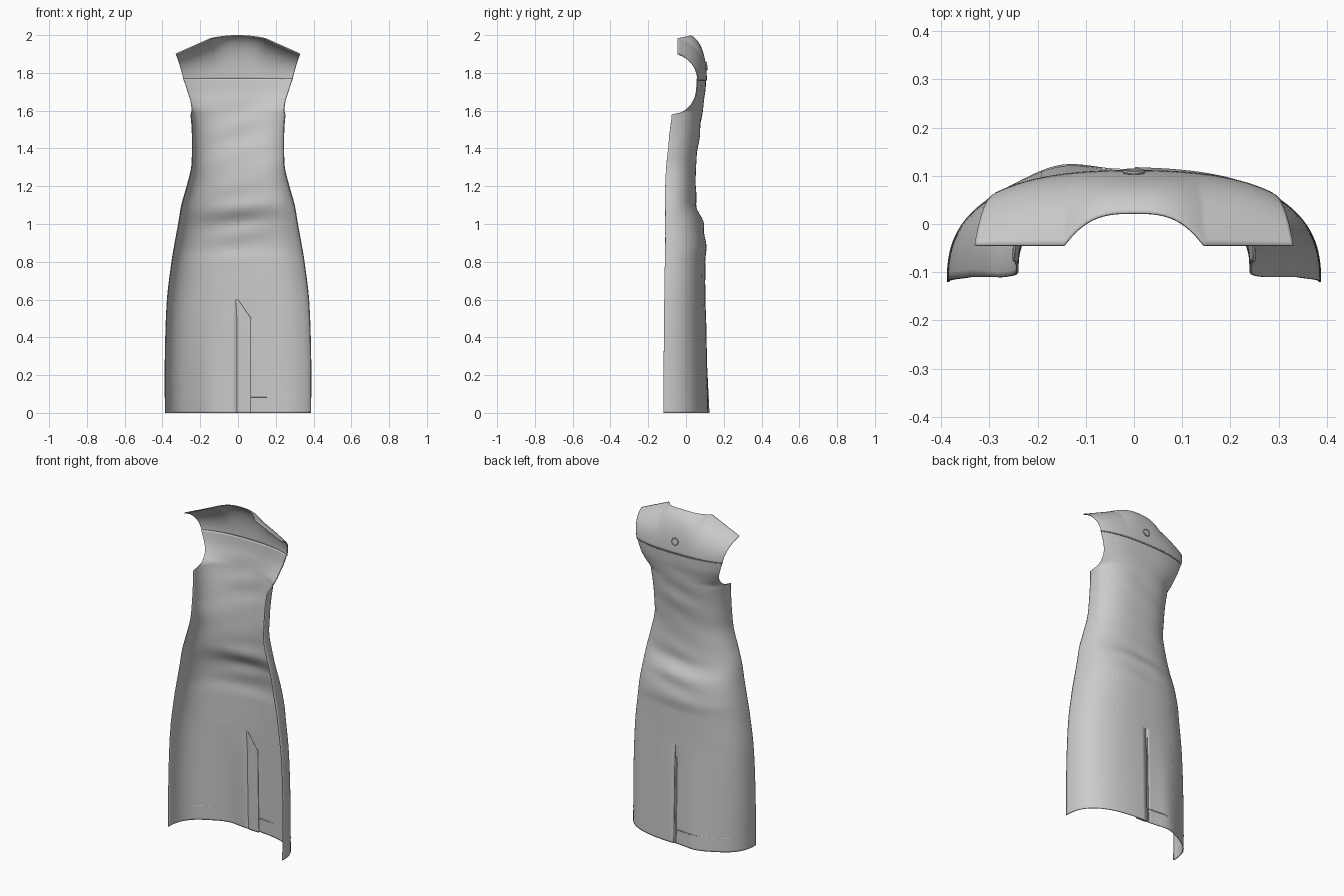
import bpy, bmesh, math
from mathutils import Vector

if "Cube" in bpy.data.objects:
    bpy.data.objects.remove(bpy.data.objects["Cube"])

cloth = bpy.data.materials.new("grey_cloth")
cloth.use_nodes = True
GREY = (0.6, 0.6, 0.6, 1)
cloth.diffuse_color = GREY
cloth.node_tree.nodes["Principled BSDF"].inputs["Base Color"].default_value = GREY

# Body profile: height, half width, visible share of the half width, back y, side y
ROWS = [
    (0, .385, 1, .112, -.12), (.3, .385, 1, .105, -.118), (.6, .374, 1, .1, -.115),
    (.8, .35, 1, .1, -.112), (.88, .337, 1, .104, -.11), (1, .315, 1, .088, -.11),
    (1.1, .298, 1, .054, -.11), (1.2, .27, 1, .05, -.11), (1.3, .246, 1, .05, -.105),
    (1.4, .242, 1, .06, -.095), (1.5, .243, 1, .073, -.085), (1.58, .25, 1, .083, -.075),
    (1.6, .256, .95, .085, -.078), (1.65, .305, .82, .092, -.08),
    (1.7, .345, .77, .1, -.08), (1.78, .38, .77, .105, -.08)]
POWER = 2.5
YOKE_Z = 1.77
SLIT_Z = .6
NECK_X, SHOULDER_X, SHOULDER_Y = .145, .33, -.045


def slope(i, k):
    a, b = ROWS[max(i - 1, 0)], ROWS[min(i + 1, len(ROWS) - 1)]
    return (b[k] - a[k]) / (b[0] - a[0])


def section(z):
    """Smoothly interpolated profile row at height z."""
    i = max(j for j in range(len(ROWS) - 1) if ROWS[j][0] <= z)
    a, b = ROWS[i], ROWS[i + 1]
    h = b[0] - a[0]
    t = (z - a[0]) / h
    out = []
    for k in range(1, 5):
        out.append(a[k] * (1 + 2 * t) * (1 - t) ** 2 + b[k] * t * t * (3 - 2 * t)
                   + h * slope(i, k) * t * (1 - t) ** 2 + h * slope(i + 1, k) * t * t * (t - 1))
    out[1] = min(out[1], 1)
    return out


def bell(v, centre, width):
    return math.exp(-((v - centre) / width) ** 2)


def depth(z, x):
    """Back surface y, with soft cloth folds and a wave in the hem."""
    w, share, back, side = section(z)
    u = min(abs(x) / w, 1)
    y = side + (back - side) * (1 - u ** POWER) ** (1 / POWER)
    y += .005 * math.sin(45 * (z - .15 * x)) * bell(z, 1.03, .16) * bell(x, 0, .17)
    y += .003 * math.sin(40 * (z - .3 * x)) * bell(z, 1.5, .16) * bell(x, 0, .15)
    return y + .018 * bell(x, -.15, .08) * max(0, 1 - z / .6)


def add_grid(bm, point, us, vs):
    grid = [[bm.verts.new(point(u, v)) for u in us] for v in vs]
    for lo, hi in zip(grid, grid[1:]):
        for i in range(len(us) - 1):
            bm.faces.new((lo[i], lo[i + 1], hi[i + 1], hi[i]))


def finish(obj, angle=40):
    obj.data.materials.append(cloth)
    bpy.ops.object.select_all(action="DESELECT")
    obj.select_set(True)
    bpy.context.view_layer.objects.active = obj
    bpy.ops.object.shade_smooth_by_angle(angle=math.radians(angle))


def cloth_object(name, bm, thickness=.005):
    bmesh.ops.recalc_face_normals(bm, faces=bm.faces)
    mesh = bpy.data.meshes.new(name)
    bm.to_mesh(mesh)
    bm.free()
    obj = bpy.data.objects.new(name, mesh)
    bpy.context.collection.objects.link(obj)
    solid = obj.modifiers.new("cloth_thickness", "SOLIDIFY")
    solid.thickness = thickness
    solid.offset = 0
    finish(obj)


def steps(n):
    return [i / n for i in range(n + 1)]


# Back panels, joined above the slit and parted below it
bm = bmesh.new()
heights = [YOKE_Z * t for t in steps(177)]
for side in (-1, 1):
    def panel(u, z):
        w, share, back, edge = section(z)
        a = u * math.asin(share ** (POWER / 2))
        x = side * w * math.sin(a) ** (2 / POWER)
        y = depth(z, x)
        part = max(0, min(1, (SLIT_Z - z) * 8)) * (1 - u) ** 8
        return (x + side * .002 * part, y + side * .003 * part, z)
    add_grid(bm, panel, steps(40), heights)
bmesh.ops.remove_doubles(bm, verts=[v for v in bm.verts if v.co.z > SLIT_Z - .01], dist=.0005)
cloth_object("back_panels", bm)

# Slit flap lying inside the skirt, with a slanted top
bm = bmesh.new()


def flap(u, v):
    x = -.012 + .082 * u
    z = v * (SLIT_Z - .1 * max(0, x) / .07)
    return (x, depth(z, x) - .009 * min(1, u * 4), z)


add_grid(bm, flap, steps(10), steps(50))
cloth_object("slit_flap", bm, .004)

# Yoke rolling over the shoulders to the neck and shoulder edges
bm = bmesh.new()


def yoke(s, t):
    z0 = YOKE_Z - .006
    w, share, back, edge = section(z0)
    x0, x2 = w * share * s, SHOULDER_X * s
    y0, a = depth(z0, x0) + .004, abs(x2)
    if a <= NECK_X:
        f = a / NECK_X
        y2, z2 = .022 + (SHOULDER_Y - .022) * f ** 3, 1.998 - .016 * f * f
    else:
        f = (a - NECK_X) / (SHOULDER_X - NECK_X)
        y2, z2 = SHOULDER_Y, 1.982 - .082 * f
    p0, p2 = Vector((x0, y0, z0)), Vector((x2, y2, z2))
    p1 = Vector((x0 * .4 + x2 * .6, y0 - .006, z2 - .035))
    return p0 * (1 - t) ** 2 + p1 * 2 * t * (1 - t) + p2 * t * t


add_grid(bm, yoke, [2 * t - 1 for t in steps(100)], steps(24))
cloth_object("yoke", bm)


# Raised seam lines
def seam(name, points, radius=.0032):
    curve = bpy.data.curves.new(name, "CURVE")
    curve.dimensions = "3D"
    curve.bevel_depth = radius
    curve.bevel_resolution = 1
    line = curve.splines.new("POLY")
    line.points.add(len(points) - 1)
    for p, co in zip(line.points, points):
        p.co = (*co, 1)
    curve.materials.append(cloth)
    bpy.context.collection.objects.link(bpy.data.objects.new(name, curve))


def upright(x, low, high):
    return [(x, depth(z, x), z) for z in (low + (high - low) * t for t in steps(90))]


seam("centre_seam", upright(0, SLIT_Z, YOKE_Z), .0028)
for name, side in (("left", 1), ("right", -1)):
    seam(name + "_long_seam", upright(side * .19, .01, YOKE_Z), .0028)
    seam(name + "_dart", [(side * (.2 + .03 * t), depth(1.6 + .17 * t, side * (.2 + .03 * t)),
                           1.6 + .17 * t) for t in steps(12)], .0028)
    hem = [side * (.005 + .375 * math.sin(t * math.pi / 2)) for t in steps(40)]
    seam(name + "_hem_stitch", [(x, depth(.085, x), .085) for x in hem])
seam("yoke_seam", [yoke(2 * t - 1, 0) for t in steps(60)], .0035)

# Button on the yoke
centre = yoke(0, .2)
direction = (yoke(.02, .2) - centre).cross(yoke(0, .22) - centre).normalized()
if direction.y < 0:
    direction.negate()
turn = direction.to_track_quat("Z", "Y").to_euler()
bpy.ops.mesh.primitive_cylinder_add(vertices=32, radius=.021, depth=.006,
                                    location=centre + direction * .004, rotation=turn)
bpy.context.object.name = "button"
finish(bpy.context.object)
bpy.ops.mesh.primitive_torus_add(major_radius=.02, minor_radius=.004, major_segments=32,
                                 minor_segments=8, location=centre + direction * .006, rotation=turn)
bpy.context.object.name = "button_rim"
finish(bpy.context.object)
